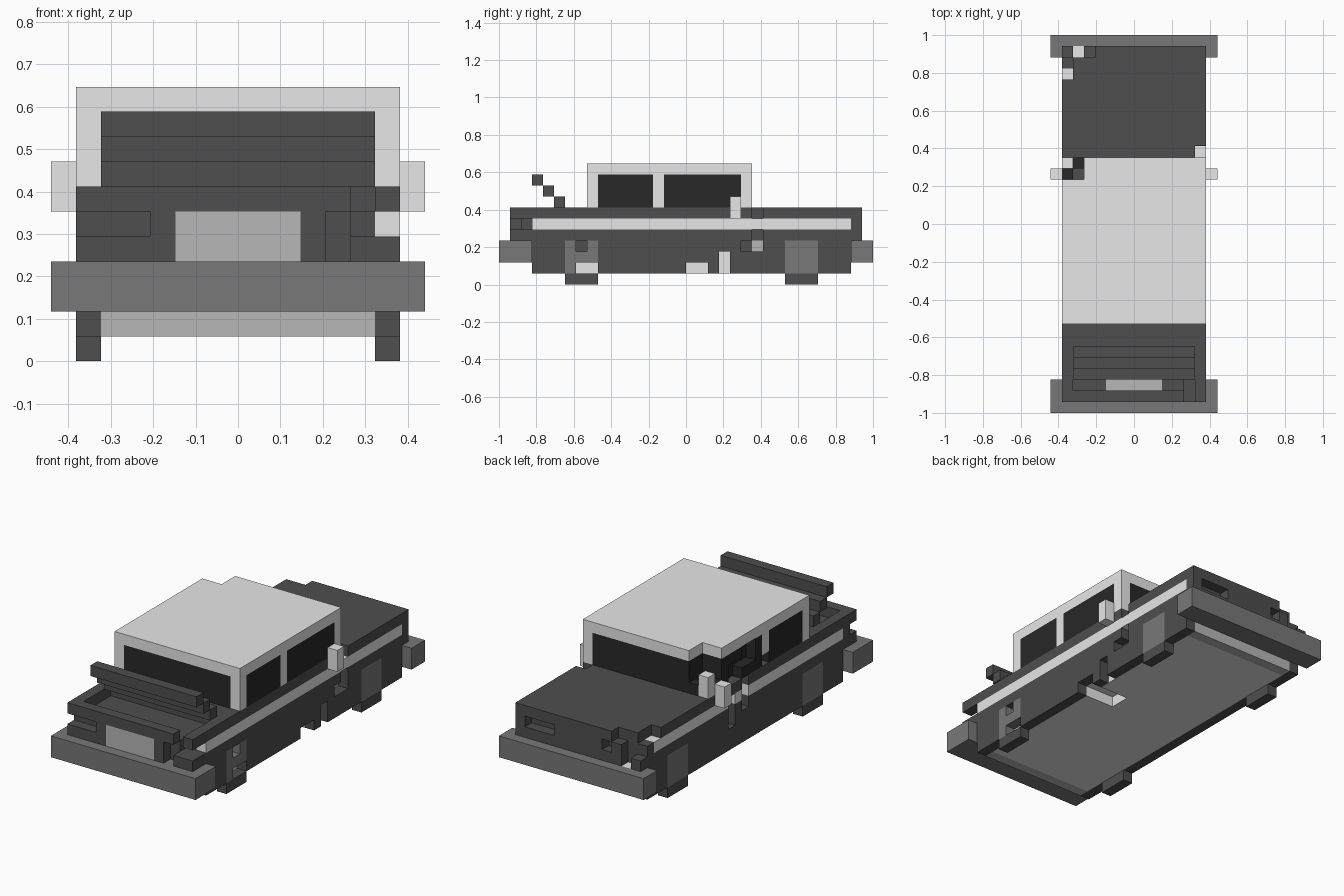
import bpy, bmesh

if "Cube" in bpy.data.objects:
    bpy.data.objects.remove(bpy.data.objects["Cube"])

U = 2 / 34  # one block
grid = {}   # block (i, j, k) -> (part, colour)


def lin(h):
    c = h / 255
    return c / 12.92 if c < 0.04045 else ((c + 0.055) / 1.055) ** 2.4


COLOURS = {"light_grey": 0xE9, "mid_grey": 0xB7, "steel_grey": 0x78,
           "charcoal": 0x4E, "glass_black": 0x28}
mats = {}
for cname, h in COLOURS.items():
    m = bpy.data.materials.new(cname)
    m.diffuse_color = (lin(h), lin(h), lin(h), 1)
    m.use_nodes = True
    m.node_tree.nodes["Principled BSDF"].inputs["Base Color"].default_value = m.diffuse_color
    mats[cname] = m


def cells(x, y, z):
    return [(i, j, k) for i in range(*x) for j in range(*y) for k in range(*z)]


def fill(part, colour, x, y, z):
    for c in cells(x, y, z):
        grid[c] = (part, colour)


def cut(x, y, z):
    for c in cells(x, y, z):
        grid.pop(c, None)


def paint(colour, x, y, z):
    for c in cells(x, y, z):
        if c in grid:
            grid[c] = (grid[c][0], colour)


# body shell and chassis with a light floor pan
fill("body", "charcoal", (1, 14), (3, 32), (1, 4))
fill("body", "charcoal", (1, 14), (1, 33), (4, 7))
fill("chassis", "mid_grey", (2, 13), (3, 32), (1, 4))
fill("chassis", "light_grey", (2, 13), (4, 31), (1, 3))
# bumpers
fill("front_bumper", "steel_grey", (0, 15), (0, 3), (2, 4))
fill("rear_bumper", "steel_grey", (0, 15), (32, 34), (2, 4))
# grille, side stripes, wheels, mirrors on both sides
fill("grille", "mid_grey", (5, 10), (1, 3), (4, 6))
for side, xo in ((1, 0), (13, 14)):
    s = "left" if side == 1 else "right"
    fill(s + "_stripe", "light_grey", (side, side + 1), (3, 32), (5, 6))
    fill(s + "_mirror", "light_grey", (xo, xo + 1), (21, 22), (6, 8))
    for end, y in (("front", 6), ("rear", 26)):
        fill(f"{s}_{end}_wheel", "steel_grey", (side, side + 1), (y, y + 3), (1, 4))
        fill(f"{s}_{end}_wheel", "charcoal", (side, side + 1), (y, y + 3), (0, 1))
# cab with windows all round
fill("cab", "light_grey", (1, 14), (8, 23), (7, 11))
fill("windows", "glass_black", (2, 13), (8, 23), (7, 10))
for y in ((9, 14), (15, 22)):
    fill("windows", "glass_black", (1, 14), y, (7, 10))

# open engine bay and raised hood steps
cut((2, 13), (2, 6), (6, 7))
for n in range(3):
    fill("raised_hood", "charcoal", (2, 13), (5 - n, 6 - n), (7 + n, 8 + n))

# lamp recesses
cut((1, 4), (1, 2), (5, 6))
cut((11, 12), (1, 2), (4, 6))
cut((10, 13), (32, 33), (5, 6))
# broken front right corner
cut((12, 13), (1, 3), (5, 7))
cut((13, 14), (1, 3), (5, 6))
# broken rear left corner
cut((1, 4), (32, 33), (6, 7))
cut((4, 5), (32, 33), (5, 6))
cut((1, 2), (32, 33), (5, 6))
cut((2, 3), (32, 33), (4, 6))
paint("light_grey", (2, 3), (32, 33), (3, 4))
cut((1, 2), (30, 32), (6, 7))
cut((1, 2), (31, 32), (5, 6))
fill("body", "charcoal", (1, 2), (31, 32), (5, 6))
# broken cab corner with stump of the pillar
cut((1, 3), (21, 23), (7, 11))
fill("cab", "light_grey", (1, 2), (22, 23), (7, 9))
fill("windows", "glass_black", (2, 3), (22, 23), (7, 8))
fill("windows", "glass_black", (1, 2), (21, 22), (7, 8))
# chips in the left side
cut((1, 2), (17, 18), (4, 7))
cut((1, 2), (19, 20), (3, 6))
cut((1, 2), (16, 18), (8, 10))
cut((1, 2), (18, 20), (7, 9))
cut((1, 2), (14, 15), (7, 8))
# chips in the right side
paint("charcoal", (12, 13), (7, 8), (3, 4))
paint("charcoal", (12, 13), (22, 23), (3, 4))
for y, z in (((7, 9), (1, 2)), ((7, 8), (3, 4)), ((17, 19), (1, 2)), ((20, 21), (1, 3)),
             ((23, 24), (6, 7)), ((23, 24), (3, 5)), ((22, 23), (3, 4))):
    cut((13, 14), y, z)
cut((10, 13), (17, 19), (1, 2))

# turn each part's exposed block faces into a mesh
FACES = {}
for a in range(3):
    b, c = (a + 1) % 3, (a + 2) % 3
    for d in (0, 1):
        quad = []
        for p, q in ((0, 0), (1, 0), (1, 1), (0, 1)):
            v = [0, 0, 0]
            v[a], v[b], v[c] = d, p, q
            quad.append(tuple(v))
        n = [0, 0, 0]
        n[a] = 2 * d - 1
        FACES[tuple(n)] = quad if d else quad[::-1]

for part in sorted({p for p, _ in grid.values()}):
    bm = bmesh.new()
    verts = {}
    used = []
    for (i, j, k), (p, colour) in grid.items():
        if p != part:
            continue
        for n, quad in FACES.items():
            if (i + n[0], j + n[1], k + n[2]) in grid:
                continue
            vs = []
            for q in quad:
                key = (i + q[0], j + q[1], k + q[2])
                if key not in verts:
                    verts[key] = bm.verts.new(((key[0] - 7.5) * U, (key[1] - 17) * U, key[2] * U))
                vs.append(verts[key])
            f = bm.faces.new(vs)
            if colour not in used:
                used.append(colour)
            f.material_index = used.index(colour)
    me = bpy.data.meshes.new(part)
    bm.to_mesh(me)
    bm.free()
    for colour in used:
        me.materials.append(mats[colour])
    bpy.context.collection.objects.link(bpy.data.objects.new(part, me))
